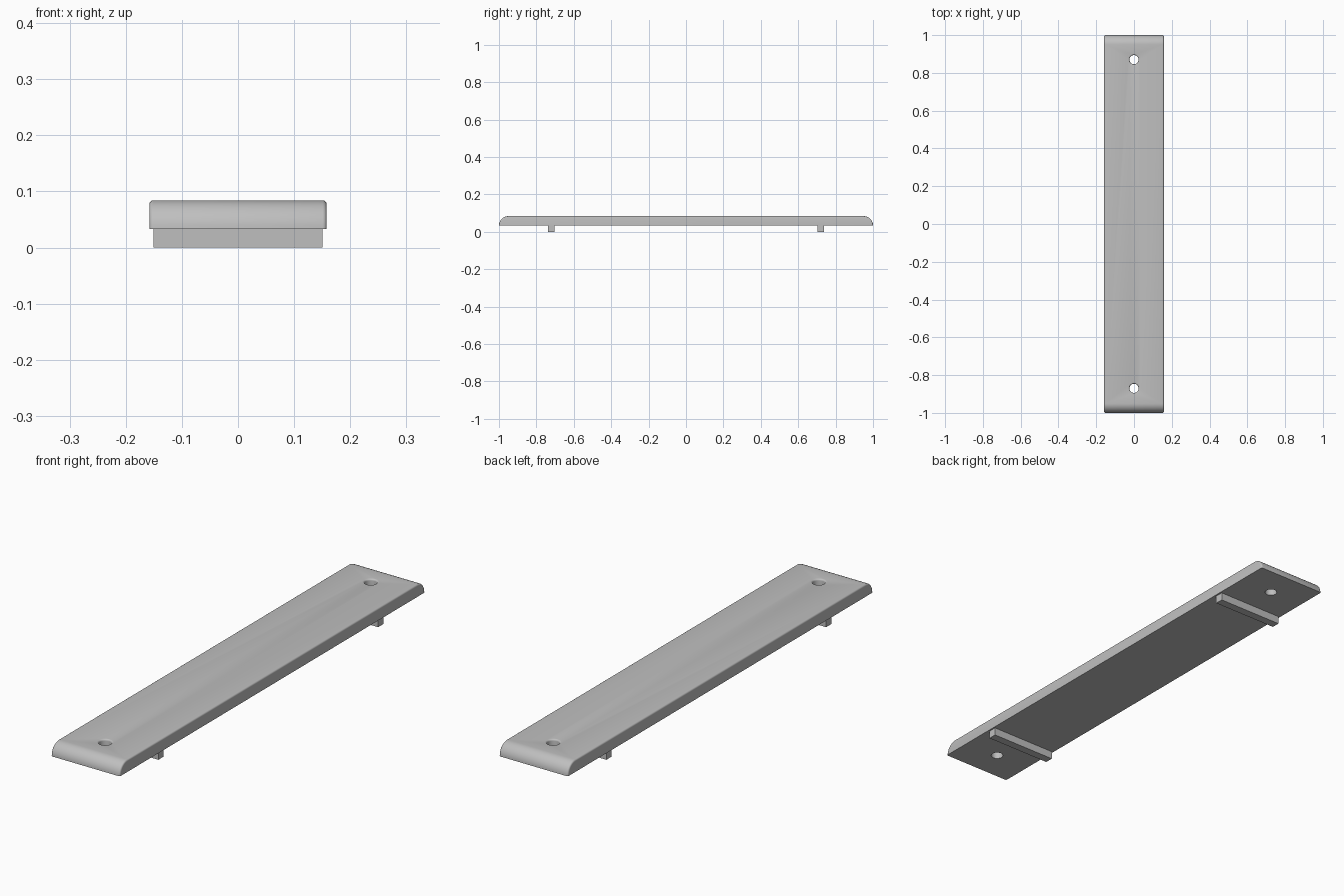
import bpy, bmesh, math

HALF_LENGTH, HALF_WIDTH = 1.0, 0.158
BOTTOM, TOP = 0.033, 0.084
END_RADIUS, EDGE_RADIUS = 0.05, 0.007
HOLE_Y, HOLE_RADIUS = 0.87, 0.024

cube = bpy.data.objects.get("Cube")
if cube:
    bpy.data.objects.remove(cube)

grey = bpy.data.materials.new("plain_grey")
grey.use_nodes = True
colour = (0.52, 0.52, 0.52, 1)
grey.diffuse_color = colour
grey.node_tree.nodes["Principled BSDF"].inputs["Base Color"].default_value = colour


def add_object(name, bm):
    bmesh.ops.recalc_face_normals(bm, faces=bm.faces)
    mesh = bpy.data.meshes.new(name)
    bm.to_mesh(mesh)
    bm.free()
    mesh.materials.append(grey)
    obj = bpy.data.objects.new(name, mesh)
    bpy.context.collection.objects.link(obj)
    return obj


# Plank: side profile with quarter-round ends, extruded across the width
arc = [(HALF_LENGTH - END_RADIUS + END_RADIUS * math.cos(a),
        TOP - END_RADIUS + END_RADIUS * math.sin(a))
       for a in (math.pi / 2 * i / 12 for i in range(13))]
profile = [(HALF_LENGTH, BOTTOM)] + arc[1:]
profile += [(-y, z) for y, z in reversed(profile)]
bm = bmesh.new()
cap = bm.faces.new([bm.verts.new((-HALF_WIDTH, y, z)) for y, z in profile])
side = bmesh.ops.extrude_face_region(bm, geom=[cap])["geom"]
bmesh.ops.translate(bm, vec=(2 * HALF_WIDTH, 0, 0),
                    verts=[v for v in side if isinstance(v, bmesh.types.BMVert)])
bmesh.ops.recalc_face_normals(bm, faces=bm.faces)

# Round over the long edges, leaving the underside sharp
rims = [e for e in bm.edges
        if abs(e.verts[0].co.x - e.verts[1].co.x) < 1e-5
        and max(v.co.z for v in e.verts) > BOTTOM + 1e-4]
bmesh.ops.bevel(bm, geom=rims, offset=EDGE_RADIUS, segments=4, profile=0.5,
                affect='EDGES', clamp_overlap=False)
plank = add_object("plank", bm)


# Screw holes: round cutters that flare out at the top surface
def add_hole_cutter(y):
    flare = [(HOLE_RADIUS + EDGE_RADIUS * (1 - math.cos(a)),
              TOP - EDGE_RADIUS + EDGE_RADIUS * math.sin(a))
             for a in (math.pi / 2 * i / 4 for i in range(5))]
    levels = [(HOLE_RADIUS, 0.0)] + flare + [(HOLE_RADIUS + EDGE_RADIUS, TOP + 0.05)]
    sides = 40
    bm = bmesh.new()
    rings = [[bm.verts.new((r * math.cos(math.tau * i / sides),
                            y + r * math.sin(math.tau * i / sides), z))
              for i in range(sides)] for r, z in levels]
    for low, high in zip(rings, rings[1:]):
        for i in range(sides):
            j = (i + 1) % sides
            bm.faces.new((low[i], low[j], high[j], high[i]))
    bm.faces.new(rings[0])
    bm.faces.new(rings[-1])
    cutter = add_object("hole_cutter", bm)
    cutter.hide_render = True
    return cutter


cutters = [add_hole_cutter(s * HOLE_Y) for s in (-1, 1)]
for cutter in cutters:
    cut = plank.modifiers.new("screw_hole", 'BOOLEAN')
    cut.operation = 'DIFFERENCE'
    cut.solver = 'EXACT'
    cut.object = cutter

# Apply the cuts and discard the cutters
bpy.ops.object.select_all(action='DESELECT')
plank.select_set(True)
bpy.context.view_layer.objects.active = plank
for name in [m.name for m in plank.modifiers]:
    bpy.ops.object.modifier_apply(modifier=name)
for cutter in cutters:
    bpy.data.objects.remove(cutter)
bpy.ops.object.shade_smooth_by_angle(angle=math.radians(30))

# Cleats: two crosswise ribs under the plank
for name, s in (("front_cleat", -1), ("back_cleat", 1)):
    bm = bmesh.new()
    bmesh.ops.create_cube(bm, size=1)
    bmesh.ops.scale(bm, vec=(0.302, 0.035, BOTTOM), verts=bm.verts)
    bmesh.ops.translate(bm, vec=(0, s * 0.72, BOTTOM / 2), verts=bm.verts)
    add_object(name, bm)
